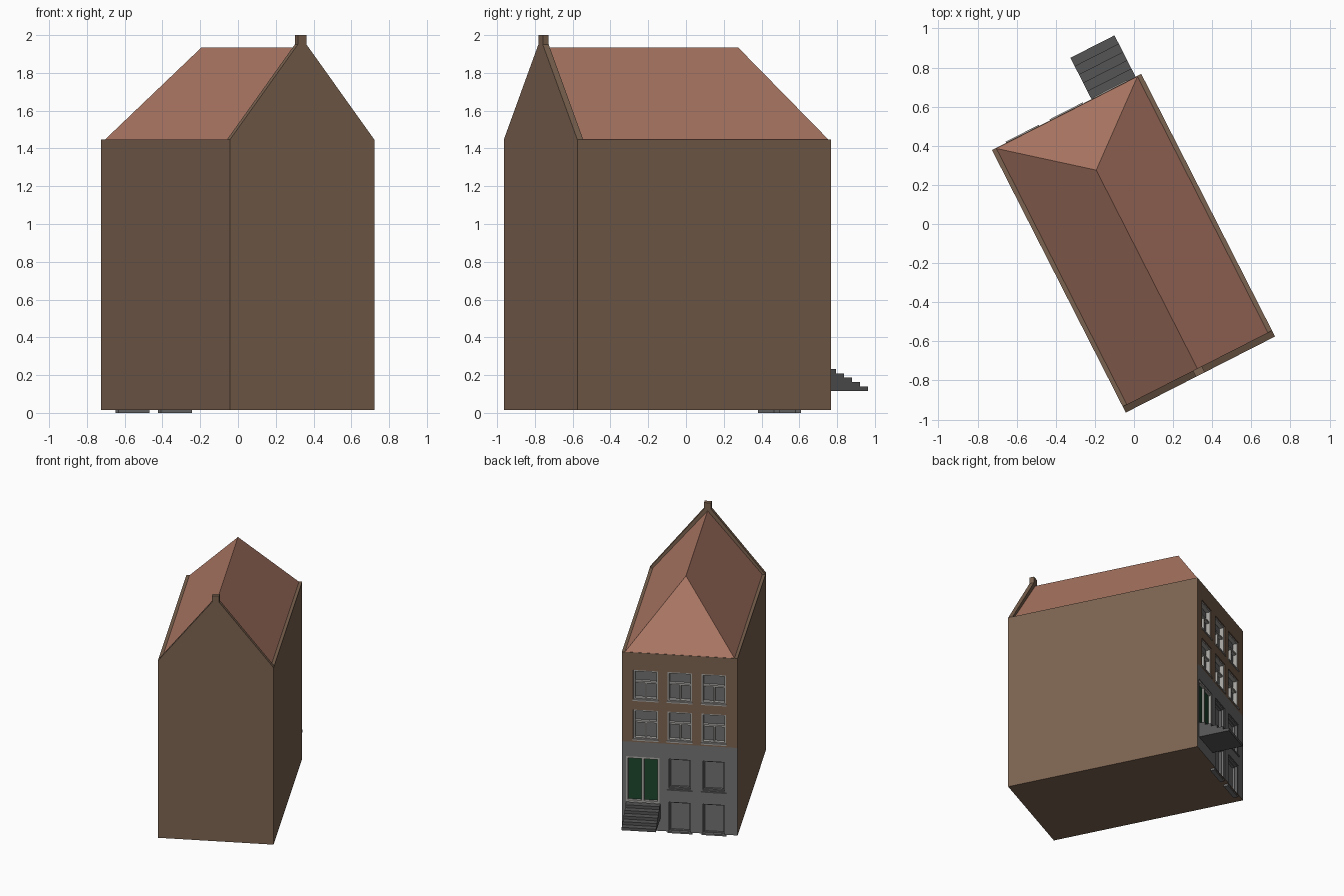
import bpy, bmesh, math
from mathutils import Matrix, Vector

if "Cube" in bpy.data.objects:
    bpy.data.objects.remove(bpy.data.objects["Cube"])

# House is modelled with its facade on local +y, then turned on the plot
PLACE = Matrix.Translation((-0.0025, -0.0985, 0)) @ Matrix.Rotation(math.radians(27), 4, 'Z')
HX, HY = 0.4285, 0.7535          # half width, half depth
Z0, ZB, ZE = 0.016, 0.724, 1.447  # wall foot, stone band top, eaves
REC = 0.04                       # depth of openings


def material(name, rgb):
    m = bpy.data.materials.new(name)
    m.diffuse_color = (*rgb, 1)
    m.use_nodes = True
    m.node_tree.nodes["Principled BSDF"].inputs["Base Color"].default_value = m.diffuse_color
    return m


BRICK = material("brick", (0.20, 0.125, 0.08))
TILE = material("roof_tile", (0.42, 0.19, 0.13))
STONE = material("stone", (0.17, 0.17, 0.17))
GLASS = material("glass", (0.16, 0.16, 0.16))
FRAME = material("frame_paint", (0.38, 0.37, 0.35))
GREEN = material("door_paint", (0.012, 0.06, 0.025))
DARK = material("step_stone", (0.09, 0.09, 0.09))


def finish(name, bm, *mats):
    me = bpy.data.meshes.new(name)
    bm.to_mesh(me)
    bm.free()
    for m in mats:
        me.materials.append(m)
    ob = bpy.data.objects.new(name, me)
    bpy.context.collection.objects.link(ob)
    ob.matrix_world = PLACE
    return ob


def face(bm, pts, mat=0):
    f = bm.faces.new([bm.verts.new(p) for p in pts])
    f.material_index = mat


def box(bm, x0, x1, y0, y1, z0, z1):
    size = Matrix.Diagonal((x1 - x0, y1 - y0, z1 - z0, 1))
    mid = Matrix.Translation(((x0 + x1) / 2, (y0 + y1) / 2, (z0 + z1) / 2))
    bmesh.ops.create_cube(bm, size=1, matrix=mid @ size)


def prism(name, pts, offset, mat):
    bm = bmesh.new()
    f = bm.faces.new([bm.verts.new(p) for p in pts])
    ext = bmesh.ops.extrude_face_region(bm, geom=[f], use_keep_orig=True)
    verts = [v for v in ext['geom'] if isinstance(v, bmesh.types.BMVert)]
    bmesh.ops.translate(bm, verts=verts, vec=offset)
    bmesh.ops.recalc_face_normals(bm, faces=bm.faces)
    return finish(name, bm, mat)


def panel(bm, outer, hole):
    """Facade bay with a recessed opening; rects are x0, x1, z0, z1."""
    def ring(r, y):
        x0, x1, z0, z1 = r
        return [Vector(p) for p in ((x0, y, z0), (x0, y, z1), (x1, y, z1), (x1, y, z0))]
    o, n, b = ring(outer, HY), ring(hole, HY), ring(hole, HY - REC)
    for i in range(4):
        j = (i + 1) % 4
        if (o[i] - n[i]).length > 1e-5 or (o[j] - n[j]).length > 1e-5:
            face(bm, (o[i], o[j], n[j], n[i]))
        face(bm, (n[i], n[j], b[j], b[i]))
    face(bm, b, 1)


def frame(bm, x0, x1, z0, z1, t, y0, y1):
    box(bm, x0, x0 + t, y0, y1, z0, z1)
    box(bm, x1 - t, x1, y0, y1, z0, z1)
    box(bm, x0 + t, x1 - t, y0, y1, z0, z0 + t)
    box(bm, x0 + t, x1 - t, y0, y1, z1 - t, z1)


# Plain walls and floor (facade side left open for the bays)
bm = bmesh.new()
for s in (-1, 1):
    side = [(s * HX, -HY, Z0), (s * HX, HY, Z0), (s * HX, HY, ZE), (s * HX, -HY, ZE)]
    face(bm, side if s > 0 else side[::-1])
face(bm, [(-HX, -HY, Z0), (HX, -HY, Z0), (HX, -HY, ZE), (-HX, -HY, ZE)])
face(bm, [(-HX, HY, Z0), (HX, HY, Z0), (HX, -HY, Z0), (-HX, -HY, Z0)])
face(bm, [(-HX, -HY, ZE), (HX, -HY, ZE), (HX, HY, ZE), (-HX, HY, ZE)])
finish("walls", bm, BRICK)

# Rear gable parapet with its square cap
CAP, THICK = 0.026, 0.035
prism("gable_parapet",
      [(x, -HY, z) for x, z in ((-HX, ZE), (HX, ZE), (CAP, 1.95), (CAP, 2.0),
                                (-CAP, 2.0), (-CAP, 1.95))], (0, THICK, 0), BRICK)

# Roof, hipped towards the facade
bm = bmesh.new()
rx, yb, yf = 0.405, -HY + THICK, HY - 0.003
back, apex = (0, yb, 1.935), (0, 0.42, 1.935)
face(bm, [(rx, yb, ZE), (rx, yf, ZE), apex, back])
face(bm, [(-rx, yf, ZE), (-rx, yb, ZE), back, apex])
face(bm, [(rx, yf, ZE), (-rx, yf, ZE), apex])
finish("roof", bm, TILE)

# Facade bays and openings
COLS = (0.252, 0.0, -0.252)
EDGES = (HX, 0.126, -0.126, -HX)
WIN = 0.092
upper, lower = bmesh.new(), bmesh.new()
upper_holes, lower_holes = [], []
for c, xr, xl in zip(COLS, EDGES, EDGES[1:]):
    for b0, b1, z0, z1 in ((ZB, 1.025, 0.745, 0.985), (1.025, ZE, 1.065, 1.305)):
        upper_holes.append((c - WIN, c + WIN, z0, z1))
        panel(upper, (xl, xr, b0, b1), upper_holes[-1])
    if c < 0.1:
        for b0, b1, z0, z1 in ((Z0, 0.30, Z0, 0.262), (0.30, ZB, 0.35, 0.61)):
            lower_holes.append((c - WIN, c + WIN, z0, z1))
            panel(lower, (xl, xr, b0, b1), lower_holes[-1])
DOOR = (0.148, 0.399, 0.235, 0.605)
panel(lower, (0.126, HX, Z0, ZB), DOOR)
finish("facade_brick", upper, BRICK, GLASS)
finish("facade_stone", lower, STONE, GLASS)

# Upper windows: frame, transom, centre post and sill
bm = bmesh.new()
for x0, x1, z0, z1 in upper_holes:
    yi, xm, zt = HY - REC, (x0 + x1) / 2, z0 + 0.58 * (z1 - z0)
    frame(bm, x0, x1, z0, z1, 0.013, yi, HY - 0.008)
    box(bm, x0 + 0.013, x1 - 0.013, yi, HY - 0.015, zt - 0.007, zt + 0.007)
    box(bm, xm - 0.006, xm + 0.006, yi, HY - 0.02, z0 + 0.013, zt - 0.007)
    box(bm, x0 - 0.003, x1 + 0.003, HY - 0.01, HY + 0.006, z0 - 0.008, z0 + 0.004)
finish("upper_window_frames", bm, FRAME)

# Lower windows: single panes with inner casement
bm = bmesh.new()
for x0, x1, z0, z1 in lower_holes:
    foot = 0.0 if z0 == Z0 else z0
    frame(bm, x0, x1, foot, z1, 0.012, HY - REC, HY - 0.006)
    frame(bm, x0 + 0.012, x1 - 0.012, foot + 0.012, z1 - 0.012, 0.01, HY - REC, HY - 0.022)
    if foot:
        box(bm, x0 - 0.003, x1 + 0.003, HY - 0.01, HY + 0.006, z0 - 0.01, z0 + 0.003)
finish("lower_window_frames", bm, STONE)

# Double door
x0, x1, z0, z1 = DOOR
xm = (x0 + x1) / 2
bm = bmesh.new()
frame(bm, x0, x1, z0, z1, 0.016, HY - REC, HY - 0.004)
box(bm, xm - 0.009, xm + 0.009, HY - REC, HY - 0.008, z0 + 0.016, z1 - 0.016)
finish("door_frame", bm, FRAME)
bm = bmesh.new()
for a, b in ((x0 + 0.016, xm - 0.009), (xm + 0.009, x1 - 0.016)):
    box(bm, a, b, HY - REC, HY - 0.025, z0 + 0.016, z1 - 0.016)
finish("door_leaves", bm, GREEN)

# Front steps
N, RUN, RISE, FOOT = 5, 0.0476, 0.0237, 0.115
profile = [(HY, FOOT)]
for i in range(N):
    zt = FOOT + RISE * (N - i)
    profile += [(HY + RUN * i, zt), (HY + RUN * (i + 1), zt)]
profile.append((HY + RUN * N, FOOT))
prism("front_steps", [(0.143, y, z) for y, z in profile], (0.253, 0, 0), DARK)
